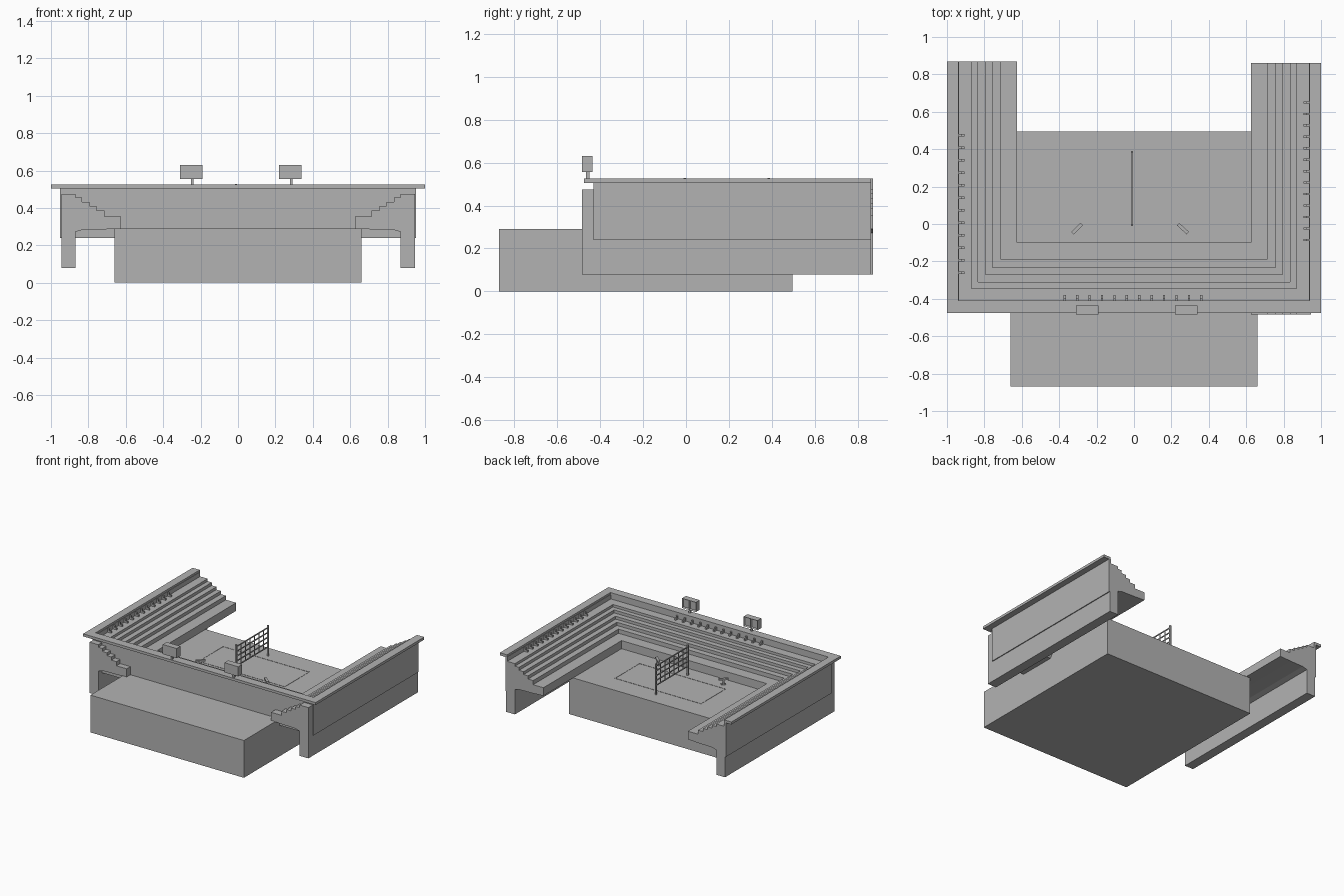
import bpy, bmesh, math
from mathutils import Matrix, Vector

cube = bpy.data.objects.get("Cube")
if cube:
    bpy.data.objects.remove(cube, do_unlink=True)

grey = bpy.data.materials.new("plain grey")
grey.use_nodes = True
grey.diffuse_color = (0.45, 0.45, 0.45, 1)
grey.node_tree.nodes["Principled BSDF"].inputs["Base Color"].default_value = grey.diffuse_color


def finish(name, bm):
    bmesh.ops.recalc_face_normals(bm, faces=bm.faces)
    mesh = bpy.data.meshes.new(name)
    bm.to_mesh(mesh)
    bm.free()
    mesh.materials.append(grey)
    obj = bpy.data.objects.new(name, mesh)
    bpy.context.collection.objects.link(obj)
    return obj


def add_box(bm, x, y, z):
    """Box from (low, high) ranges on each axis."""
    spans = (x, y, z)
    mid = Vector([(a + b) / 2 for a, b in spans])
    size = Vector([b - a for a, b in spans])
    matrix = Matrix.Translation(mid) @ Matrix.Diagonal(size).to_4x4()
    return bmesh.ops.create_cube(bm, size=1, matrix=matrix)["verts"]


def boxes(name, *parts):
    bm = bmesh.new()
    for part in parts:
        add_box(bm, *part)
    return finish(name, bm)


def prism(name, points, start, end, place):
    """Extrude a (distance, height) profile; place maps it into the scene."""
    bm = bmesh.new()
    face = bm.faces.new([bm.verts.new(place(u, start, z)) for u, z in points])
    shift = Vector(place(0, end, 0)) - Vector(place(0, start, 0))
    new = bmesh.ops.extrude_face_region(bm, geom=[face], use_keep_orig=True)["geom"]
    verts = [g for g in new if isinstance(g, bmesh.types.BMVert)]
    bmesh.ops.translate(bm, verts=verts, vec=shift)
    return finish(name, bm)


# Base block with the playing floor on top
boxes("base_block", ((-0.66, 0.66), (-0.87, 0.495), (0, 0.29)))

# Stepped seating profile, from the outer wall in to the floor
steps = [(0.945, 0.475)]
edges = [(0.87, 0.475), (0.835, 0.455), (0.795, 0.432), (0.757, 0.41), (0.713, 0.385)]
for (u, z), below in zip(edges, [e[1] for e in edges[1:]] + [0.353]):
    steps += [(u, z), (u, below)]
steps += [(0.625, 0.353), (0.625, 0.29)]
arm_profile = steps + [(0.72, 0.285), (0.83, 0.283), (0.87, 0.272), (0.87, 0.08), (0.945, 0.08)]
front_profile = steps + [(0.66, 0.24), (0.945, 0.24)]

# Side stands: stepped seats on a long outer leg
for name, side, front, back in (("right", -1, -0.475, 0.87), ("left", 1, -0.485, 0.86)):
    prism(name + "_stand", arm_profile, front, back,
          lambda u, t, z, s=side: (s * u, t, z))
    a, b = sorted((side * 0.935, side * 0.952))
    boxes(name + "_outer_wall", ((a, b), (-0.43, back), (0.24, 0.51)))

# Front stand joins the side stands in mitred corners
prism("front_stand", front_profile, -0.945, 0.945, lambda u, t, z: (t, 0.525 - u, z))
boxes("front_outer_wall", ((-0.952, 0.952), (-0.43, -0.412), (0.24, 0.51)))

# Flat U-shaped rim on top of the walls
rim = [(-1, 0.87), (-1, -0.475), (1, -0.475), (1, 0.86),
       (0.938, 0.86), (0.938, -0.41), (-0.938, -0.41), (-0.938, 0.87)]
prism("top_rim", rim, 0.505, 0.525, lambda u, t, z: (u, z, t))


# Small seats along the upper tier
def seat_row(name, count, first, last, place):
    bm = bmesh.new()
    for i in range(count):
        t = first + (last - first) * i / (count - 1)
        for u, top in (((0.905, 0.922), 0.488), ((0.922, 0.935), 0.502)):
            add_box(bm, *place(u, (t - 0.006, t + 0.006)), (0.474, top))
    finish(name, bm)


seat_row("right_seats", 12, -0.26, 0.475, lambda u, t: ((-u[1], -u[0]), t))
seat_row("left_seats", 13, -0.085, 0.65, lambda u, t: (u, t))
seat_row("front_seats", 12, -0.37, 0.36, lambda u, t: (t, (0.525 - u[1], 0.525 - u[0])))

# Scoreboards on posts, with two sunken panels facing the floor
for name, x, post in (("right", -0.25, -0.245), ("left", 0.28, 0.285)):
    bm = bmesh.new()
    for half in (-1, 1):
        lo, hi = sorted((x, x + half * 0.06))
        verts = add_box(bm, (lo, hi), (-0.483, -0.435), (0.555, 0.63))
        screen = [f for f in {f for v in verts for f in v.link_faces}
                  if f.calc_center_median().y > -0.44]
        bmesh.ops.inset_region(bm, faces=screen, thickness=0.009, depth=0)
        bmesh.ops.translate(bm, verts=list(screen[0].verts), vec=(0, -0.012, 0))
    add_box(bm, (post - 0.007, post + 0.007), (-0.466, -0.45), (0.52, 0.56))
    finish(name + "_scoreboard", bm)

# Net: two posts and a lattice of cords
net = [((-0.017, -0.005), (y - 0.006, y + 0.006), (0.29, 0.527)) for y in (-0.005, 0.385)]
for i in range(1, 7):
    y = -0.005 + 0.39 * i / 7
    net.append(((-0.014, -0.008), (y - 0.003, y + 0.003), (0.36, 0.51)))
for i in range(5):
    z = 0.36 + 0.15 * i / 4
    net.append(((-0.014, -0.008), (-0.005, 0.385), (z - 0.004, z + 0.004)))
boxes("court_net", *net)

# Thin court outline
x0, x1, y0, y1, w = -0.36, 0.38, 0.03, 0.33, 0.003
boxes("court_lines",
      *[((x0, x1), (y - w, y + w), (0.289, 0.292)) for y in (y0, y1)],
      *[((x - w, x + w), (y0, y1), (0.289, 0.292)) for x in (x0, x1)])

# Angled benches on a short foot
for name, x, turn in (("right", -0.305, 45), ("left", 0.262, -42)):
    bench = boxes(name + "_bench",
                  ((-0.035, 0.035), (-0.009, 0.009), (0.325, 0.337)),
                  ((-0.006, 0.006), (-0.006, 0.006), (0.29, 0.327)),
                  ((-0.018, 0.018), (-0.009, 0.009), (0.289, 0.296)))
    bench.location = (x, -0.025, 0)
    bench.rotation_euler.z = math.radians(turn)
